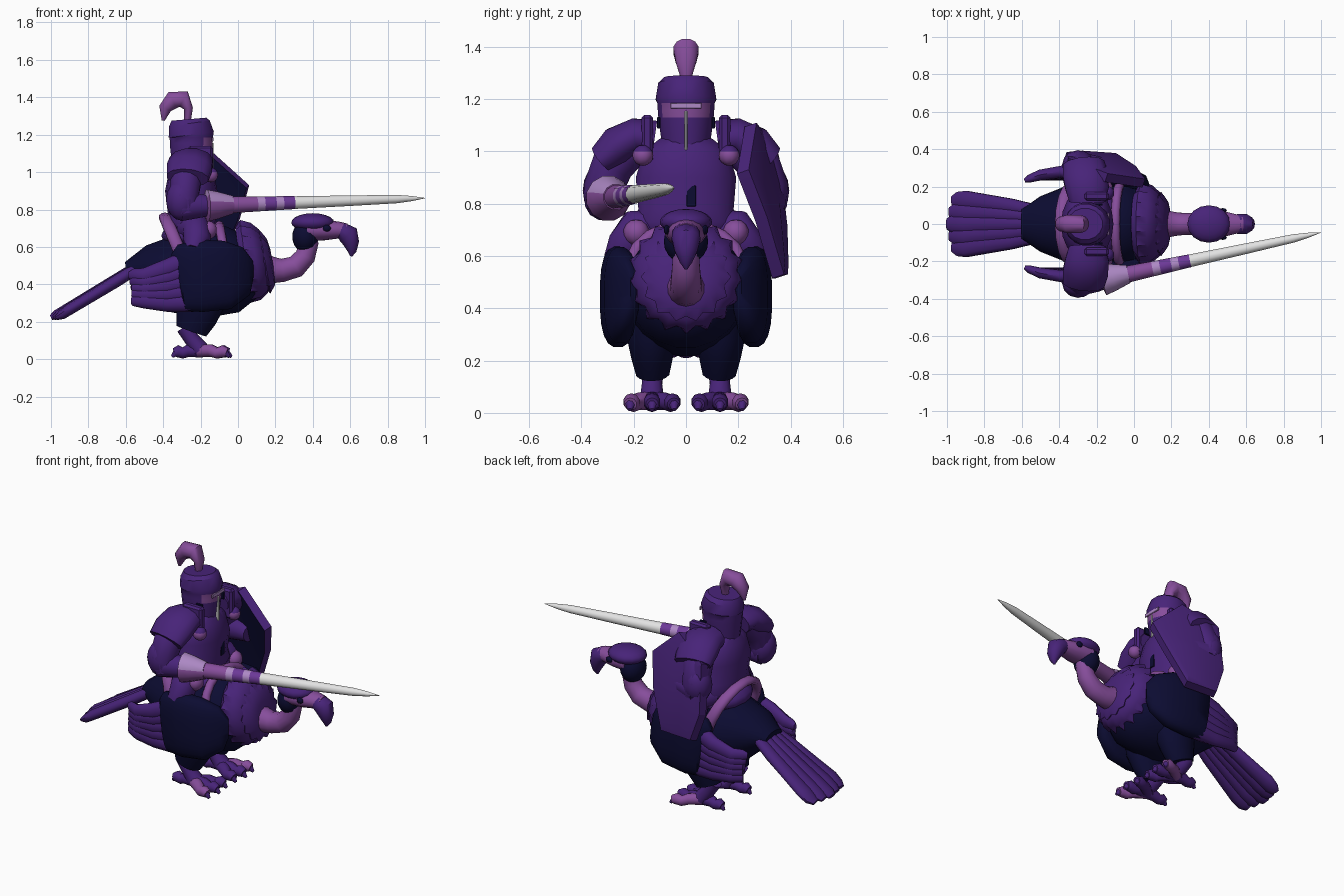
import bpy, bmesh, math
from mathutils import Vector as V

if "Cube" in bpy.data.objects:
    bpy.data.objects.remove(bpy.data.objects["Cube"])

def material(name, c):
    m = bpy.data.materials.new(name)
    m.diffuse_color = (*c, 1)
    m.use_nodes = True
    m.node_tree.nodes["Principled BSDF"].inputs["Base Color"].default_value = m.diffuse_color
    return m

PURPLE = material("royal purple", (.064, .017, .19))
NAVY = material("midnight navy", (.0035, .0035, .031))
PINK = material("dusty pink", (.24, .075, .33))
LAV = material("lavender", (.42, .25, .56))
MID = material("mid purple", (.15, .04, .31))
BONE = material("pale grey", (.76, .76, .76))

def finish(name, bm, mats, rule=None, angle=50):
    bmesh.ops.recalc_face_normals(bm, faces=bm.faces)
    me = bpy.data.meshes.new(name)
    if not isinstance(mats, (list, tuple)):
        mats = [mats]
    for m in mats:
        me.materials.append(m)
    if rule:
        for f in bm.faces:
            f.material_index = rule(f.calc_center_median(), f.normal)
    bm.to_mesh(me)
    bm.free()
    ob = bpy.data.objects.new(name, me)
    bpy.context.collection.objects.link(ob)
    bpy.ops.object.select_all(action='DESELECT')
    ob.select_set(True)
    bpy.context.view_layer.objects.active = ob
    bpy.ops.object.shade_smooth_by_angle(angle=math.radians(angle))
    return ob

def loft(name, pts, mats, n=14, ref=(0, 1, 0), rule=None, angle=50, sq=1):
    """Capped skin over rings; each point is x, y, z, radius along ref, other radius. sq < 1 squares the ring."""
    bm = bmesh.new()
    rings = []
    P = [V(p[:3]) for p in pts]
    bend = lambda v: math.copysign(abs(v) ** sq, v)
    for i, p in enumerate(pts):
        t = (P[min(i + 1, len(P) - 1)] - P[max(i - 1, 0)]).normalized()
        a = V(ref)
        a = (a - t * a.dot(t)).normalized()
        b = t.cross(a)
        ra, rb = p[3], p[-1]
        rings.append([bm.verts.new(P[i] + a * ra * bend(math.cos(w)) + b * rb * bend(math.sin(w)))
                      for w in (math.tau * (k + .5) / n for k in range(n))])
    for r, s in zip(rings, rings[1:]):
        for k in range(n):
            bm.faces.new((r[k], r[(k + 1) % n], s[(k + 1) % n], s[k]))
    bm.faces.new(rings[0])
    bm.faces.new(rings[-1])
    return finish(name, bm, mats, rule, angle)

def ball(name, loc, size, mats, rule=None, u=16, v=10):
    bm = bmesh.new()
    bmesh.ops.create_uvsphere(bm, u_segments=u, v_segments=v, radius=1)
    for w in bm.verts:
        w.co = V([w.co[i] * size[i] + loc[i] for i in range(3)])
    return finish(name, bm, mats, rule)

def box(name, loc, size, mats):
    bm = bmesh.new()
    bmesh.ops.create_cube(bm, size=1)
    for w in bm.verts:
        w.co = V([w.co[i] * size[i] + loc[i] for i in range(3)])
    bmesh.ops.bevel(bm, geom=bm.edges[:], offset=min(size) * .25, segments=1, affect='EDGES')
    return finish(name, bm, mats, angle=30)

# ---- bird body, tail and neck
loft("bird_body", [(-.6, 0, .48, .08, .04), (-.5, 0, .49, .15, .12), (-.35, 0, .46, .21, .21),
                   (-.2, 0, .46, .24, .245), (-.03, 0, .48, .23, .235), (.06, 0, .5, .18, .18),
                   (.1, 0, .51, .08, .08)], NAVY, 20)
for i in range(-2, 3):
    d = .014 * abs(i)
    loft("tail_feather", [(-.53, i * .035, .5 - d * .3, .036, .03), (-.65, i * .047, .425 - d * .3, .042, .032),
                          (-.9, i * .062, .275 - d * .3, .056, .03), (-.97 + d, i * .062, .237, .05, .026),
                          (-1 + d, i * .06, .222, .03, .014)], PURPLE, 10)
loft("neck", [(.08, 0, .51, .09), (.17, 0, .475, .075), (.24, 0, .475, .062), (.31, 0, .495, .06),
              (.36, 0, .55, .055), (.38, 0, .62, .05), (.37, 0, .69, .05)], PINK)

# ---- feather ruff in two jagged tiers
def ruff(name, profile, cz, rad, n):
    bm = bmesh.new()
    rings = []
    for x, k, jag in profile:
        ring = []
        for i in range(2 * n):
            a, r = math.pi * i / n, rad * (k + jag * (1 if i % 2 else -1))
            ring.append(bm.verts.new((x - .03 * math.cos(a) * k + .01, r * math.sin(a), cz + r * math.cos(a))))
        rings.append(ring)
    for r, s in zip(rings, rings[1:]):
        for i in range(2 * n):
            j = (i + 1) % (2 * n)
            bm.faces.new((r[i], r[j], s[j], s[i]))
    bm.faces.new(rings[0])
    bm.faces.new(rings[-1])
    finish(name, bm, PURPLE, angle=45)

ruff("ruff_outer", ((.15, .5, 0), (.125, .8, .02), (.085, .96, .03), (.03, 1.0, .06), (.0, .85, 0)), .525, .21, 17)
ruff("ruff_inner", ((.175, .42, 0), (.165, .75, .03), (.135, .98, .07), (.1, .8, 0)), .52, .165, 14)

# ---- bird head
ball("head_back", (.36, 0, .655), (.07, .085, .085), NAVY)
loft("face", [(.37, 0, .69, .08, .06), (.46, 0, .69, .075, .055), (.54, 0, .69, .055, .045),
              (.58, 0, .685, .045, .04)], PINK)
ball("head_cap", (.4, 0, .73), (.115, .1, .05), PURPLE)
loft("beak", [(.52, 0, .69, .045, .03), (.555, 0, .685, .054, .046), (.59, 0, .665, .056, .056),
              (.605, 0, .62, .045, .043), (.61, 0, .575, .024, .023), (.605, 0, .55, .006, .006)], PURPLE, 14)

for s in (-1, 1):
    ball("bird_eye", (.475, s * .073, .7), (.022, .012, .018), NAVY, u=8, v=6)
    # ---- wing: smooth shoulder plus layered flight feathers
    loft("wing_shoulder", [(.075, s * .2, .47, .015, .06), (.04, s * .22, .47, .045, .13),
                           (-.06, s * .25, .45, .065, .185), (-.2, s * .26, .445, .07, .195),
                           (-.3, s * .257, .435, .06, .18), (-.325, s * .25, .43, .03, .14)],
         NAVY, 20, sq=.75)
    for k in range(5):
        z0, z1 = .54 - .058 * k, .45 - .033 * k
        loft("wing_feather", [(-.24, s * .255, z0, .05, .055), (-.38, s * (.28 - .004 * k), (z0 + z1) / 2 - .01, .034, .05),
                              (-.5, s * .262, z1 - .005, .03, .042), (-.56, s * .242, z1, .022, .034),
                              (-.585 + .01 * k, s * .232, z1, .01, .018)], PURPLE, 10)
    # ---- bird legs and feet
    loft("thigh", [(-.19, s * .13, .42, .1, .13), (-.2, s * .13, .3, .1, .13), (-.225, s * .13, .22, .082, .11),
                   (-.25, s * .127, .15, .065, .085)], NAVY)
    loft("shank", [(-.285, s * .127, .17, .045), (-.25, s * .13, .11, .04), (-.2, s * .13, .05, .048)], PURPLE, 10)
    for dx, dy in ((.15, -.075), (.16, 0), (.15, .075), (-.13, 0)):
        X, Y, m = -.21, s * .13, PINK if dy * s > 0 else PURPLE
        loft("toe", [(X, Y, .045, .036), (X + dx * .45, Y + dy * .7, .045, .033), (X + dx * .65, Y + dy * .95, .033, .03),
                     (X + dx * .85, Y + dy * 1.05, .042, .033), (X + dx, Y + dy * 1.1, .034, .025)], m, 10)
        loft("claw", [(X + dx * .9, Y + dy * 1.1, .038, .024), (X + dx * 1.1, Y + dy * 1.13, .012, .008)], PURPLE, 8)

    # ---- rider legs
    loft("rider_leg", [(-.26, s * .12, .7, .08), (-.22, s * .19, .7, .08), (-.22, s * .23, .64, .075),
                       (-.24, s * .27, .58, .05)], PURPLE, 12, ref=(1, 0, 0))
    ball("knee_plate", (-.16, s * .19, .69), (.05, .05, .05), PINK, u=10, v=7)
    # ---- rider arms and shoulder armour
    loft("upper_arm", [(-.26, s * .2, 1.03, .08), (-.28, s * .28, .95, .085), (-.29, s * .315, .86, .08),
                       (-.28, s * .315, .78, .065)], PURPLE, 12, ref=(1, 0, 0))
    ball("elbow_plate", (-.3, s * .315, .85), (.085, .08, .11), PURPLE, u=12, v=8)
    loft("forearm", [(-.31, s * .315, .81, .075), (-.2, s * .3, .82, .065), (-.12, s * .285, .82, .05)], PURPLE, 12)
    loft("pauldron", [(-.25, s * .12, 1.05, .1, .07), (-.25, s * .19, 1.06, .12, .07), (-.26, s * .26, 1.02, .125, .08),
                      (-.27, s * .32, .97, .115, .06)], PURPLE, 12, ref=(1, 0, 0))
    box("neck_guard", (-.2, s * .148, 1.05), (.13, .045, .18), PURPLE)
    ball("shoulder_stud", (-.145, s * .165, .985), (.04, .04, .04), [PURPLE, PINK],
         rule=lambda c, n: int(c.z < .995), u=10, v=8)

# ---- saddle with raised rims
ball("saddle_seat", (-.24, 0, .66), (.17, .2, .07), PURPLE)
for name, x, lean, cz, h, w in (("saddle_cantle", -.39, .08, .57, .19, .035), ("saddle_pommel", -.1, .03, .55, .165, .025)):
    arc = [math.radians(a) for a in range(-100, 101, 20)]
    loft(name, [(x + lean * (1 - math.cos(a)), .215 * math.sin(a), cz + h * math.cos(a), w, .024)
                for a in arc], PINK, 10, ref=(1, 0, 0))

# ---- rider torso
loft("breastplate", [(-.25, 0, .7, .19, .12), (-.25, 0, .73, .205, .135), (-.25, 0, .78, .185, .125),
                     (-.25, 0, .9, .195, .14), (-.25, 0, 1.0, .165, .12), (-.25, 0, 1.05, .1, .09)], PURPLE, 18)
loft("hip_skirt", [(-.25, 0, .6, .2, .1), (-.25, 0, .72, .18, .11)], NAVY, 14)
box("belt_slot", (-.121, .02, .83), (.008, .035, .08), NAVY)

# ---- helmet with painted eye band
loft("helmet", [(-.25, 0, 1.0, .09, .1), (-.25, 0, 1.13, .108, .115), (-.25, 0, 1.155, .11, .116),
                (-.25, 0, 1.185, .112, .118), (-.25, 0, 1.2, .118, .124), (-.26, 0, 1.26, .108, .112),
                (-.262, 0, 1.283, .085, .095)],
     [PURPLE, PINK], 16, rule=lambda c, n: int(1.13 < c.z < 1.19 and c.x > -.19), angle=30)
box("eye_slit", (-.136, 0, 1.175), (.009, .12, .022), LAV)
box("nose_ridge", (-.14, 0, 1.08), (.02, .01, .15), BONE)
for s in (-1, 1):
    box("visor_hinge", (-.19, s * .104, 1.11), (.045, .012, .045), NAVY)
loft("plume", [(-.27, 0, 1.27, .018), (-.265, 0, 1.34, .04, .025), (-.29, 0, 1.39, .05, .048),
               (-.35, 0, 1.385, .05, .05), (-.39, 0, 1.34, .04, .035), (-.4, 0, 1.275, .008)], PINK, 12)

# ---- lance: flared guard, striped shaft, pale tip
def on_lance(x, r):
    k = (x + .04) / 1.04
    return (x, -.27 + .225 * k, .825 + .036 * k, r)

loft("lance_guard", [on_lance(-.18, .03), on_lance(-.165, .088), on_lance(-.11, .075), on_lance(-.03, .05)],
     [PINK, LAV], 12, rule=lambda c, n: int(c.z > .85))
for a, b, m in ((-.04, .1, PINK), (.1, .14, LAV), (.14, .2, MID), (.2, .24, LAV), (.24, .3, MID)):
    loft("lance_band", [on_lance(x, .046 - .03 * (x + .04)) for x in (a, b)], m, 12)
loft("lance_tip", [on_lance(.3, .035), on_lance(.6, .029), on_lance(.85, .023), on_lance(.93, .014),
                   on_lance(1.0, .001)], BONE, 12)
ball("gauntlet", (-.17, -.29, .82), (.06, .055, .055), PURPLE, u=12, v=8)

# ---- tilted shield with domed face and dark back
rim = [V(p) for p in ((.06, .24, .93), (-.14, .27, 1.11), (-.35, .35, 1.0), (-.36, .385, .7),
                      (-.3, .39, .53), (-.09, .375, .53), (.01, .31, .75))]
out = V((.3, .9, .3)).normalized()
mid = sum(rim, V()) / len(rim)
bm = bmesh.new()
fr = [bm.verts.new(p) for p in rim]
bk = [bm.verts.new(p - out * .05) for p in rim]
inner = [bm.verts.new(p.lerp(mid, .15) + out * .012) for p in rim]
top, low = bm.verts.new(mid + out * .03), bm.verts.new(mid - out * .03)
for i in range(len(rim)):
    j = (i + 1) % len(rim)
    for f in ((fr[i], fr[j], inner[j], inner[i]), (inner[i], inner[j], top),
              (fr[j], fr[i], bk[i], bk[j]), (bk[j], bk[i], low)):
        bm.faces.new(f)
finish("shield", bm, [PURPLE, NAVY], lambda c, n: int(n.dot(out) < -.5), 20)
